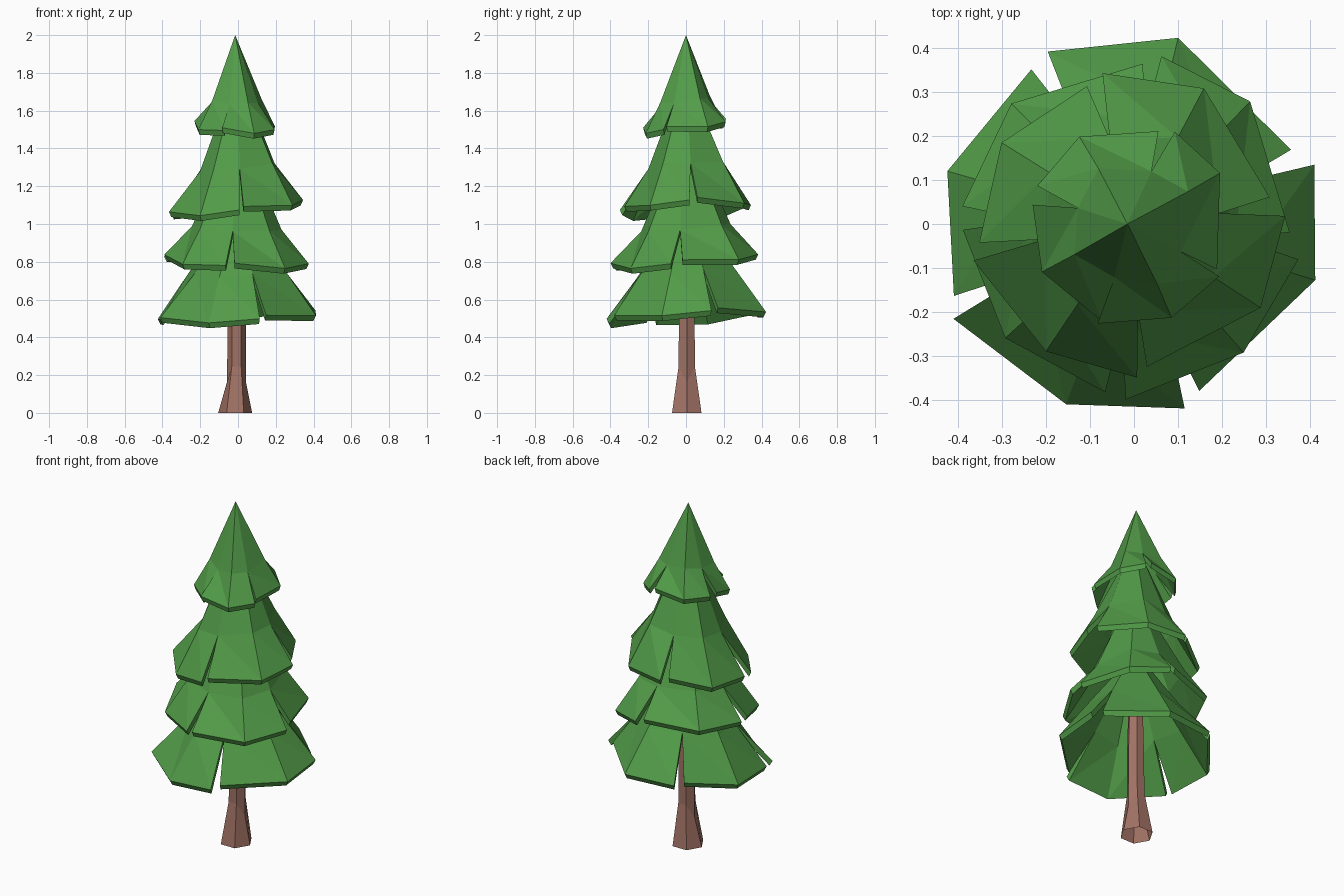
import bpy, bmesh
from math import radians, cos, sin
from mathutils import Vector

cube = bpy.data.objects.get("Cube")
if cube:
    bpy.data.objects.remove(cube)


def material(name, colour):
    m = bpy.data.materials.new(name)
    m.use_nodes = True
    m.diffuse_color = colour
    m.node_tree.nodes["Principled BSDF"].inputs["Base Color"].default_value = colour
    return m


green = material("needle green", (0.084, 0.33, 0.065, 1))
brown = material("bark brown", (0.36, 0.17, 0.13, 1))


def polar(r, degrees, z, cx=-0.005, cy=0.0):
    a = radians(degrees)
    return Vector((cx + r * cos(a), cy + r * sin(a), z))


def finish(bm, name, mat):
    bmesh.ops.recalc_face_normals(bm, faces=bm.faces)
    mesh = bpy.data.meshes.new(name)
    bm.to_mesh(mesh)
    bm.free()
    mesh.materials.append(mat)
    ob = bpy.data.objects.new(name, mesh)
    bpy.context.collection.objects.link(ob)


def foliage(name, flaps, rim_r, rim_z, fold, slit, top, tilt):
    """Folded skirt, slit from rim to fold. Each flap: start, middle and end angle, end radius."""
    bm = bmesh.new()

    def tilted(r, ang, z):
        p = polar(r, ang, z)
        p.z += (tilt[0] * p.x + tilt[1] * p.y) / rim_r
        return bm.verts.new(p)

    fold_ring, top_ring = [], []
    for i, (start, mid, end, end_r) in enumerate(flaps):
        previous = flaps[i - 1][2] + (360 if i == 0 else 0)
        for ang, (r, z) in (((start + previous) / 2, slit), (mid, fold)):
            fold_ring.append(tilted(r, ang, z))
            if top[0] > 0:
                top_ring.append(tilted(top[0], ang, top[1]))
    if top[0] == 0:
        top_ring = [bm.verts.new((-0.015, 0, top[1]))]

    # Upper cone
    for i in range(8):
        j = (i + 1) % 8
        if len(top_ring) == 1:
            bm.faces.new((fold_ring[i], fold_ring[j], top_ring[0]))
        else:
            bm.faces.new((fold_ring[i], fold_ring[j], top_ring[j], top_ring[i]))

    # Separate flaps
    for i, (start, mid, end, end_r) in enumerate(flaps):
        rim = [tilted(r, ang, rim_z + dz) for ang, r, dz in
               ((start, rim_r, 0.012), (mid, rim_r, 0), (end, end_r, 0.027))]
        up = [fold_ring[(2 * i + k) % 8] for k in range(3)]
        for k in range(2):
            bm.faces.new((rim[k], rim[k + 1], up[k + 1]))
            bm.faces.new((rim[k], up[k + 1], up[k]))

    # Thickness: a lower copy, drawn in a little and joined along the edges
    lower = bmesh.ops.extrude_face_region(bm, geom=bm.faces[:], use_keep_orig=True)["geom"]
    for v in lower:
        if isinstance(v, bmesh.types.BMVert):
            v.co = Vector((v.co.x * 0.965, v.co.y * 0.965, v.co.z - 0.028))
    finish(bm, name, green)


foliage("bottom_foliage",
        ((116, 76, 25, 0.40), (18, -17, -68, 0.41), (-74, -110, -152, 0.46), (-158, -196, -237, 0.42)),
        0.437, 0.506, (0.275, 0.735), (0.25, 0.75), (0.10, 0.98), (0.017, 0.025))
foliage("lower_foliage",
        ((80, 46, -3, 0.36), (-12, -49, -92, 0.40), (-99, -138, -178, 0.385), (-186, -225, -274, 0.366)),
        0.388, 0.798, (0.262, 0.985), (0.238, 0.98), (0.09, 1.32), (-0.014, 0.032))
foliage("upper_foliage",
        ((101, 62, 11, 0.32), (3, -33, -84, 0.327), (-88, -124, -167, 0.37), (-173, -212, -252, 0.33)),
        0.35, 1.079, (0.222, 1.31), (0.2, 1.3), (0.07, 1.64), (0.036, 0.017))
foliage("top_foliage",
        ((158, 121, 74, 0.22), (65, 30, -28, 0.22), (-31, -67, -109, 0.24), (-107, -152, -191, 0.23)),
        0.232, 1.507, (0.148, 1.66), (0.128, 1.65), (0, 2.0), (-0.006, 0.027))

# Six-sided trunk with a flared foot, open underneath
bm = bmesh.new()
rings = [[bm.verts.new(polar(r, 60 * i, z + (0 if i % 3 == 0 else lift), cx, 0.004)) for i in range(6)]
         for r, z, cx, lift in ((0.09, 0, -0.015, 0), (0.05, 0.165, -0.008, 0.08),
                                (0.048, 0.5, -0.007, 0), (0.03, 1.2, -0.007, 0))]
for low, high in zip(rings, rings[1:]):
    for i in range(6):
        j = (i + 1) % 6
        bm.faces.new((low[i], low[j], high[j], high[i]))
bm.faces.new(rings[-1])
finish(bm, "trunk", brown)
